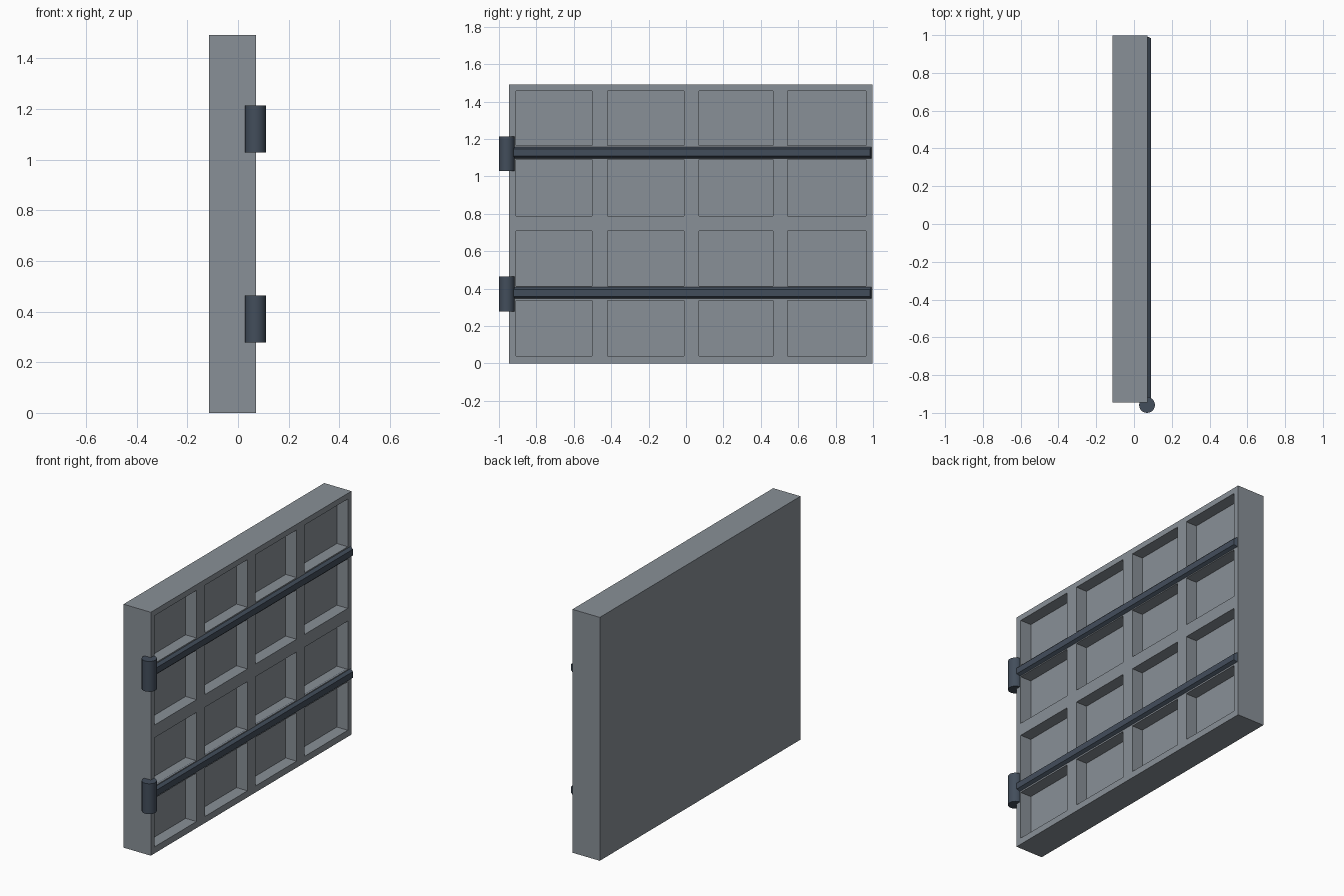
import bpy, bmesh
from mathutils import Matrix, Vector

if "Cube" in bpy.data.objects:
    bpy.data.objects.remove(bpy.data.objects["Cube"])


def material(name, rgb):
    m = bpy.data.materials.new(name)
    m.diffuse_color = (*rgb, 1)
    m.use_nodes = True
    m.node_tree.nodes["Principled BSDF"].inputs["Base Color"].default_value = m.diffuse_color
    return m


def add_box(bm, lo, hi):
    lo, hi = Vector(lo), Vector(hi)
    mat = Matrix.Translation((lo + hi) / 2) @ Matrix.Diagonal((*(hi - lo), 1))
    return bmesh.ops.create_cube(bm, size=1, matrix=mat)["verts"]


def finish(bm, name, mat=None):
    mesh = bpy.data.meshes.new(name)
    bm.to_mesh(mesh)
    bm.free()
    ob = bpy.data.objects.new(name, mesh)
    bpy.context.collection.objects.link(ob)
    if mat:
        mesh.materials.append(mat)
    return ob


stone = material("panel_grey", (0.25, 0.28, 0.31))
iron = material("dark_iron", (0.055, 0.075, 0.105))

FACE = 0.071       # x of the ribbed face
FLOOR = -0.003     # x of the pocket floors

# Door slab
bm = bmesh.new()
add_box(bm, (-0.114, -0.946, 0), (FACE, 0.998, 1.492))
door = finish(bm, "door_panel", stone)

# Grid of recessed pockets
columns = [(-0.909, -0.503), (-0.42, -0.01), (0.07, 0.466), (0.543, 0.962)]
rows = [(0.04, 0.337), (0.413, 0.709), (0.787, 1.09), (1.165, 1.457)]
bm = bmesh.new()
for y0, y1 in columns:
    for z0, z1 in rows:
        add_box(bm, (FLOOR, y0, z0), (FACE + 0.1, y1, z1))
cutter = finish(bm, "pocket_cutter")
cut = door.modifiers.new("pockets", "BOOLEAN")
cut.operation = "DIFFERENCE"
cut.solver = "EXACT"
cut.object = cutter
cutter.hide_render = True
cutter.hide_set(True)

for label, zc in (("lower", 0.377), ("upper", 1.127)):
    # Strap with chamfered outer face
    bm = bmesh.new()
    verts = add_box(bm, (0.06, -0.955, zc - 0.037), (0.09, 0.996, zc + 0.037))
    for v in verts:
        if v.co.x > 0.08:
            v.co.z += -0.018 if v.co.z > zc else 0.018
            if v.co.y > 0:
                v.co.y -= 0.012
    finish(bm, label + "_strap", iron)

    # Hinge barrel
    bm = bmesh.new()
    bmesh.ops.create_cone(bm, cap_ends=True, segments=20, radius1=0.042,
                          radius2=0.042, depth=0.186,
                          matrix=Matrix.Translation((0.069, -0.958, zc - 0.006)))
    barrel = finish(bm, label + "_hinge_barrel", iron)
    for p in barrel.data.polygons:
        p.use_smooth = len(p.vertices) == 4
    for e in barrel.data.edges:
        a, b = (barrel.data.vertices[i].co.z for i in e.vertices)
        e.use_edge_sharp = abs(a - b) < 1e-4
